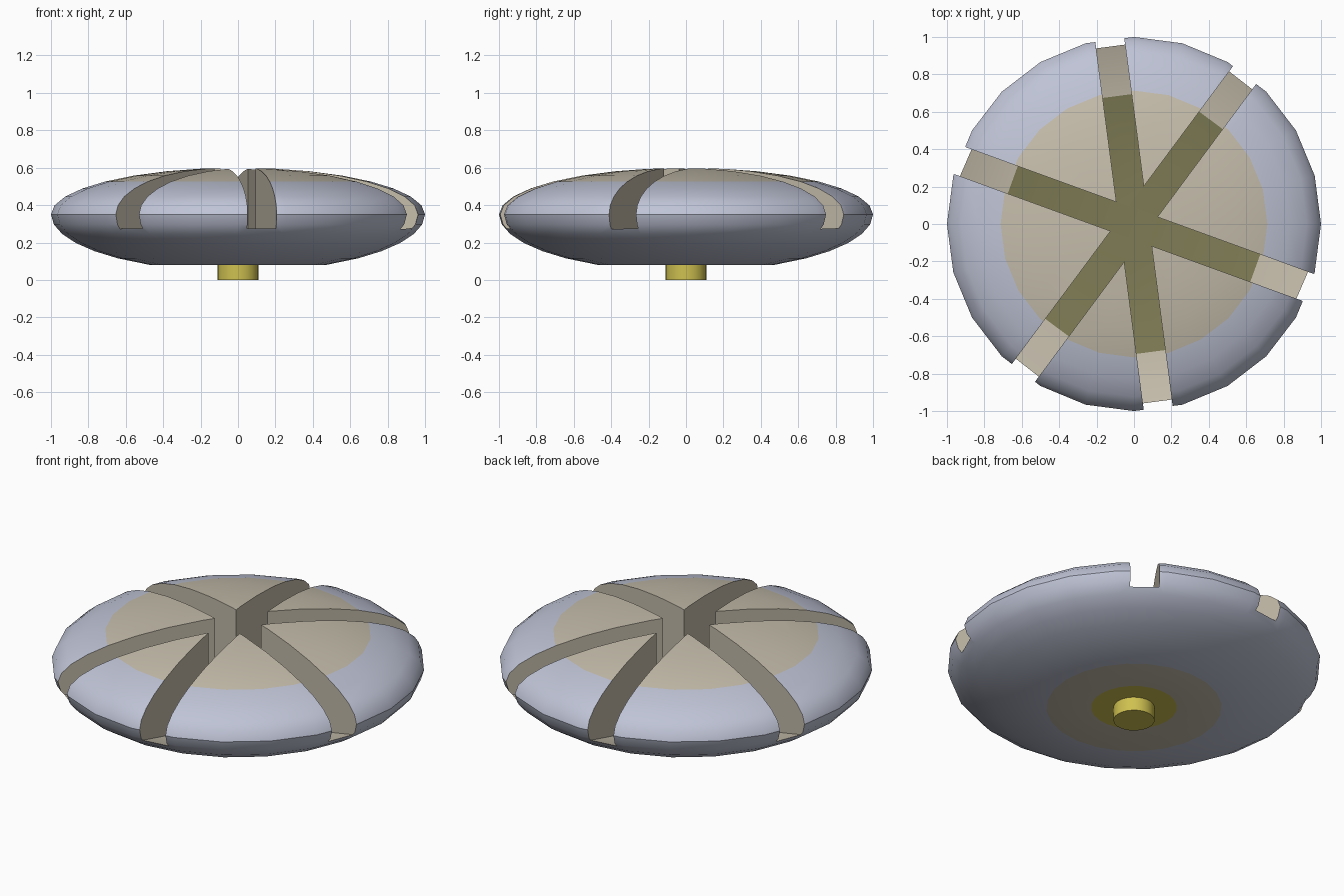
import bpy, bmesh, math

if "Cube" in bpy.data.objects:
    bpy.data.objects.remove(bpy.data.objects["Cube"])

SIDES = 24


def material(name, rgb):
    m = bpy.data.materials.new(name)
    m.diffuse_color = (*rgb, 1)
    m.use_nodes = True
    m.node_tree.nodes["Principled BSDF"].inputs["Base Color"].default_value = m.diffuse_color
    return m


MATS = [material("blue_grey", (0.52, 0.55, 0.67)),
        material("cream", (0.56, 0.51, 0.41)),
        material("yellow", (0.62, 0.53, 0.08)),
        material("olive", (0.21, 0.20, 0.09))]


def new_object(name, bm):
    bmesh.ops.recalc_face_normals(bm, faces=bm.faces)
    me = bpy.data.meshes.new(name)
    bm.to_mesh(me)
    bm.free()
    for m in MATS:
        me.materials.append(m)
    ob = bpy.data.objects.new(name, me)
    bpy.context.collection.objects.link(ob)
    return ob


def lathe(name, profile, mats):
    """Spin (r, z) points; a zero radius becomes a pole. One material per band."""
    bm = bmesh.new()
    rings = []
    for r, z in profile:
        n = 1 if r == 0 else SIDES
        rings.append([bm.verts.new((r * math.cos(2 * math.pi * i / SIDES),
                                    r * math.sin(2 * math.pi * i / SIDES), z)) for i in range(n)])
    for a, b, mi in zip(rings, rings[1:], mats):
        for i in range(SIDES):
            j = (i + 1) % SIDES
            quad = [a[i % len(a)], a[j % len(a)], b[j % len(b)], b[i % len(b)]]
            bm.faces.new(list(dict.fromkeys(quad))).material_index = mi
    return new_object(name, bm)


def slot_cutter(angle, floor):
    """Long bar whose floor dips toward the middle."""
    prof = [(-1.1, 0.8), (-1.1, floor + 0.13), (-0.69, floor),
            (0.69, floor), (1.1, floor + 0.13), (1.1, 0.8)]
    c, s = math.cos(math.radians(angle)), math.sin(math.radians(angle))
    bm = bmesh.new()
    sides = [[bm.verts.new((u * c - w * s, u * s + w * c, z)) for u, z in prof]
             for w in (-0.078, 0.078)]
    n = len(prof)
    for side in sides:
        bm.faces.new(side).material_index = 1
    for i in range(n):
        j = (i + 1) % n
        f = bm.faces.new((sides[0][i], sides[0][j], sides[1][j], sides[1][i]))
        f.material_index = 3 if i == 2 else 1
    ob = new_object("slot_cutter", bm)
    ob.hide_render = True
    return ob


# Lens-shaped disc body with flat underside
profile, mats = [(0, 0.08), (0.23, 0.08), (0.47, 0.08)], [2, 1]
for deg in (-50, -40, -30, -20, -10, 0, 11.25, 22.5, 33.75, 44.5, 56, 67.5, 79):
    t = math.radians(deg)
    profile.append((math.cos(t), 0.35 + (0.25 if deg > 0 else 0.306) * math.sin(t)))
    mats.append(1 if deg > 45 else 0)
profile.append((0, 0.6))
mats.append(1)
body = lathe("disc_body", profile, mats)

# Three crossing bars carve the six slots
for k, angle in enumerate((97.5, 53.4, -20)):
    cutter = slot_cutter(angle, 0.19 - 0.0005 * k)
    mod = body.modifiers.new("slot", 'BOOLEAN')
    mod.operation, mod.solver, mod.object = 'DIFFERENCE', 'EXACT', cutter
    bpy.context.view_layer.objects.active = body
    bpy.ops.object.modifier_apply(modifier=mod.name)
    bpy.data.objects.remove(cutter)

# Short peg underneath
peg = lathe("bottom_peg", [(0, 0), (0.11, 0), (0.11, 0.085), (0, 0.085)], [2, 2, 2])

for ob in (body, peg):
    bpy.ops.object.select_all(action='DESELECT')
    ob.select_set(True)
    bpy.context.view_layer.objects.active = ob
    bpy.ops.object.shade_smooth_by_angle(angle=math.radians(32))
